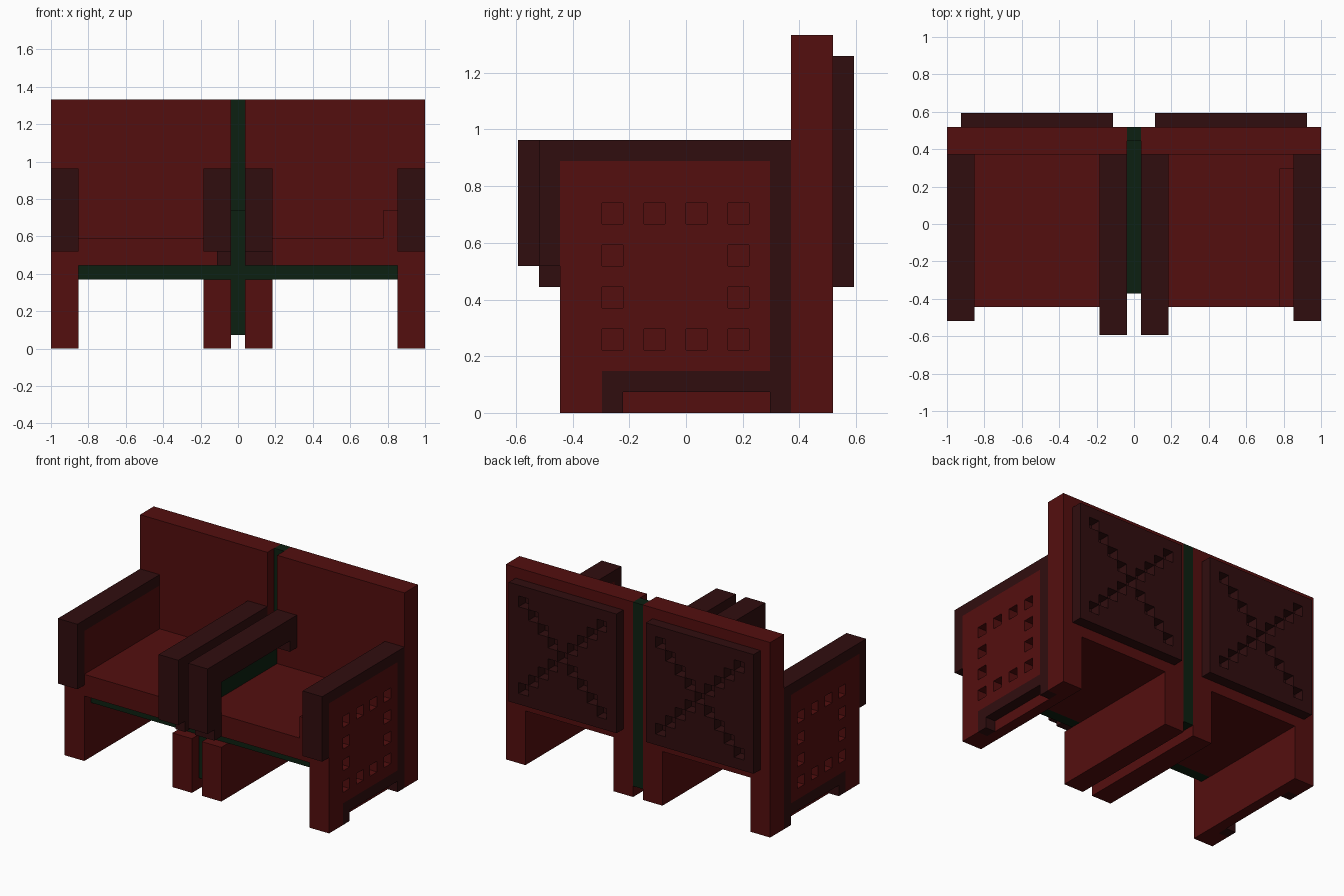
import bpy
import bmesh
from mathutils import Vector

U = 2 / 27  # building block size

cube = bpy.data.objects.get("Cube")
if cube:
    bpy.data.objects.remove(cube, do_unlink=True)


def material(name, rgb):
    mat = bpy.data.materials.new(name)
    mat.use_nodes = True
    mat.diffuse_color = (*rgb, 1)
    mat.node_tree.nodes["Principled BSDF"].inputs["Base Color"].default_value = (*rgb, 1)
    return mat


RED = material("deep red", (0.088, 0.0045, 0.0045))
DARK = material("dark maroon", (0.03, 0.004, 0.0045))
GREEN = material("dark green", (0.0037, 0.0145, 0.0055))


def finish(bm, name, mat):
    bmesh.ops.recalc_face_normals(bm, faces=bm.faces)
    bmesh.ops.scale(bm, vec=(U, U, U), verts=bm.verts)
    mesh = bpy.data.meshes.new(name)
    bm.to_mesh(mesh)
    bm.free()
    mesh.materials.append(mat)
    obj = bpy.data.objects.new(name, mesh)
    bpy.context.collection.objects.link(obj)


def box(name, mat, x, y, z):
    """Box from ranges given in blocks."""
    bm = bmesh.new()
    bmesh.ops.create_cube(bm, size=1)
    for v in bm.verts:
        v.co = Vector([(r[0] + r[1]) / 2 + c * (r[1] - r[0]) for c, r in zip(v.co, (x, y, z))])
    finish(bm, name, mat)


def pocket_panel(name, mat, size, is_pocket, place, back):
    """One block thick square panel with square pockets sunk into its outer face."""
    bm = bmesh.new()
    bmesh.ops.create_grid(bm, x_segments=size, y_segments=size, size=size / 2)
    bmesh.ops.translate(bm, vec=(size / 2, size / 2, 0), verts=bm.verts)
    rim = [e for e in bm.edges if e.is_boundary]
    cells = []
    for f in bm.faces:
        c = f.calc_center_median()
        if is_pocket(int(c.x), int(c.y)):
            cells.append(f)
    # side walls and back
    walls = bmesh.ops.extrude_edge_only(bm, edges=rim)["geom"]
    bmesh.ops.translate(bm, vec=(0, 0, -1), verts=[g for g in walls if isinstance(g, bmesh.types.BMVert)])
    bmesh.ops.holes_fill(bm, edges=[e for e in bm.edges if e.is_boundary], sides=0)
    for f in cells:
        f.normal_update()
        depth = -0.98 if f.normal.z > 0 else 0.98
        bmesh.ops.inset_individual(bm, faces=[f], thickness=0, depth=depth)
    for v in bm.verts:
        v.co = Vector(place(*v.co))
    finish(bm, name, mat)


for s, side in ((1, "left"), (-1, "right")):

    def part(name, mat, x, y, z):
        xs = sorted((s * x[0], s * x[1]))
        box(f"{side}_{name}", mat, xs, y, z)

    # backrest and seat
    part("backrest", RED, (0.5, 13.5), (5, 7), (5, 18))
    part("seat", RED, (0.5, 11.5), (-6, 5), (6, 8))
    part("seat_base", RED, (0.5, 11.5), (-4, 5), (5, 6))

    # outer side: plain inner layer, trimmed outer layer
    part("side_inner_layer", RED, (11.5, 12.5), (-6, 5), (0, 12))
    part("side_back_leg", RED, (11.5, 13.5), (5, 7), (0, 5))
    part("side_front_foot", RED, (12.5, 13.5), (-6, -4), (0, 2))
    part("side_trim_back", DARK, (12.5, 13.5), (4, 5), (0, 12))
    part("side_trim_bottom", DARK, (12.5, 13.5), (-4, 4), (1, 2))
    part("side_trim_foot", DARK, (12.5, 13.5), (-4, -3), (0, 1))
    part("outer_armrest", DARK, (11.5, 13.5), (-7, 5), (12, 13))
    part("outer_armrest_front", DARK, (11.5, 13.5), (-7, -6), (7, 12))

    # ring of pockets on the outer side
    def ring(i, j):
        col, row = (2, 4, 6, 8), (1, 3, 5, 7)
        return i in col and j in row and (i in (2, 8) or j in (1, 7))

    pocket_panel(f"{side}_side_panel", RED, 10, ring,
                 lambda a, b, d: (s * (13.5 + d), a - 6, b + 2), None)

    # cross of pockets on the back
    def cross(i, j):
        return 0 < i < 10 and (i == j or i + j == 10)

    pocket_panel(f"{side}_back_panel", DARK, 11, cross,
                 lambda a, b, d: (s * (a + 1.5), 8 + d, b + 6), None)

    # inner leg and armrest
    part("inner_leg", RED, (0.5, 2.5), (-6, 7), (0, 5))
    part("inner_armrest", DARK, (0.5, 2.5), (-6, 5), (11, 13))
    part("inner_armrest_front", DARK, (0.5, 2.5), (-8, -6), (7, 13))
    part("inner_armrest_bracket", DARK, (0.5, 2.5), (4, 5), (10, 11))
    part("inner_armrest_foot", DARK, (0.5, 2.5 if s > 0 else 1.5), (-7, -6), (6, 7))

# low ledge beside one seat
box("seat_ledge", RED, (10.5, 11.5), (-6, 4), (8, 10))

# green frame between and below the seats
box("front_rail", GREEN, (-11.5, 11.5), (-5, -4), (5, 6))
box("centre_divider", GREEN, (-0.5, 0.5), (-5, 6), (1, 10))
box("centre_spine", GREEN, (-0.5, 0.5), (6, 7), (1, 18))
